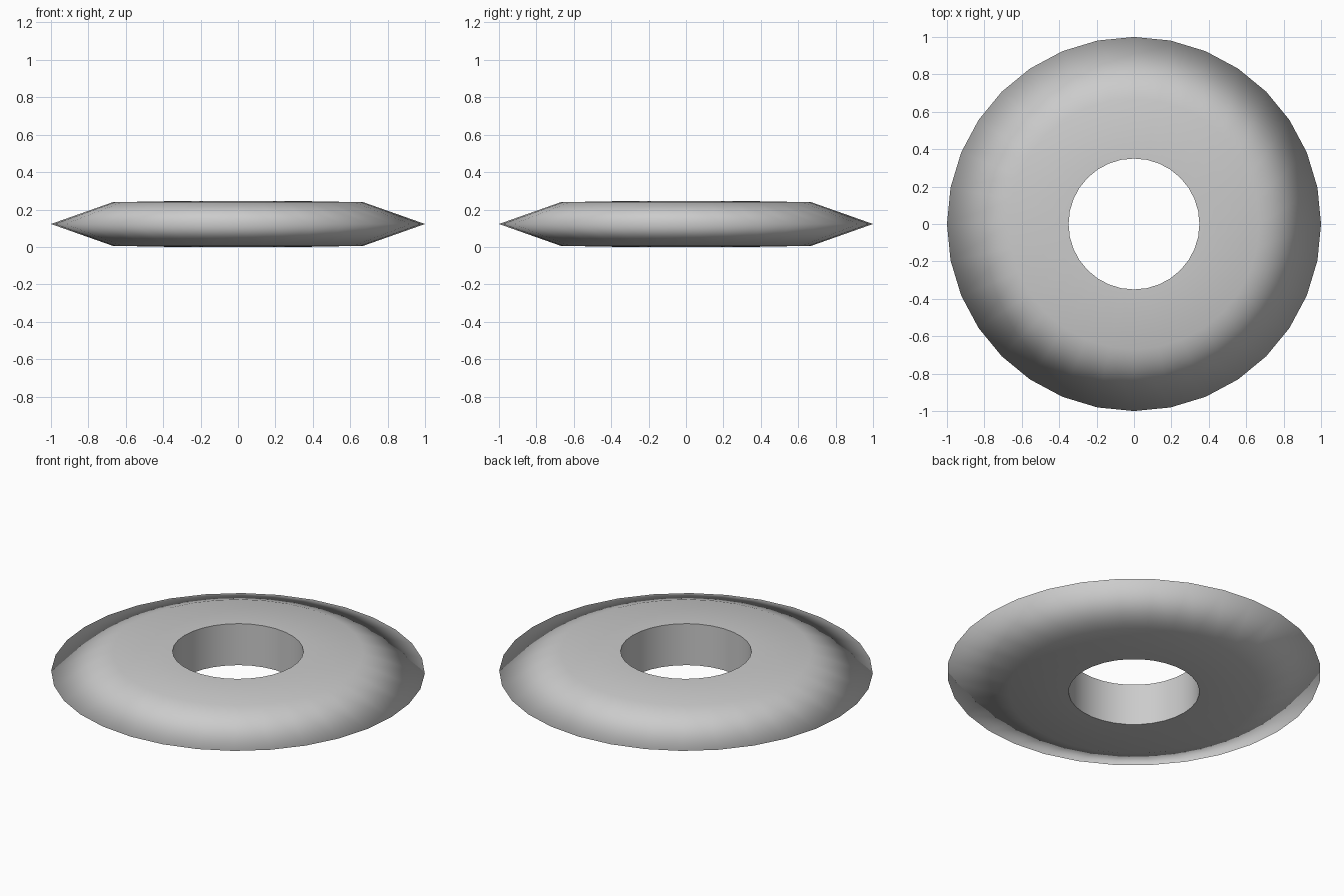
import bpy, bmesh, math

if "Cube" in bpy.data.objects:
    bpy.data.objects.remove(bpy.data.objects["Cube"])

SEGMENTS = 32
# Closed cross-section (radius, height): hole wall, upper slope, knife rim, lower slope
PROFILE = [(0.35, 0.0), (0.35, 0.245), (0.67, 0.239), (1.0, 0.1225), (0.67, 0.006)]

bm = bmesh.new()
rings = []
for i in range(SEGMENTS):
    a = 2 * math.pi * i / SEGMENTS
    rings.append([bm.verts.new((r * math.cos(a), r * math.sin(a), z)) for r, z in PROFILE])

# Skin neighbouring cross-sections
n = len(PROFILE)
for i, ring in enumerate(rings):
    nxt = rings[(i + 1) % SEGMENTS]
    for j in range(n):
        k = (j + 1) % n
        bm.faces.new((ring[j], nxt[j], nxt[k], ring[k])).smooth = True
bmesh.ops.recalc_face_normals(bm, faces=bm.faces[:])

# Keep only the two hole edges crisp
for i, ring in enumerate(rings):
    nxt = rings[(i + 1) % SEGMENTS]
    for j in (0, 1):
        bm.edges.get((ring[j], nxt[j])).smooth = False

mesh = bpy.data.meshes.new("ring_disc")
bm.to_mesh(mesh)
bm.free()
bpy.context.collection.objects.link(bpy.data.objects.new("ring_disc", mesh))
